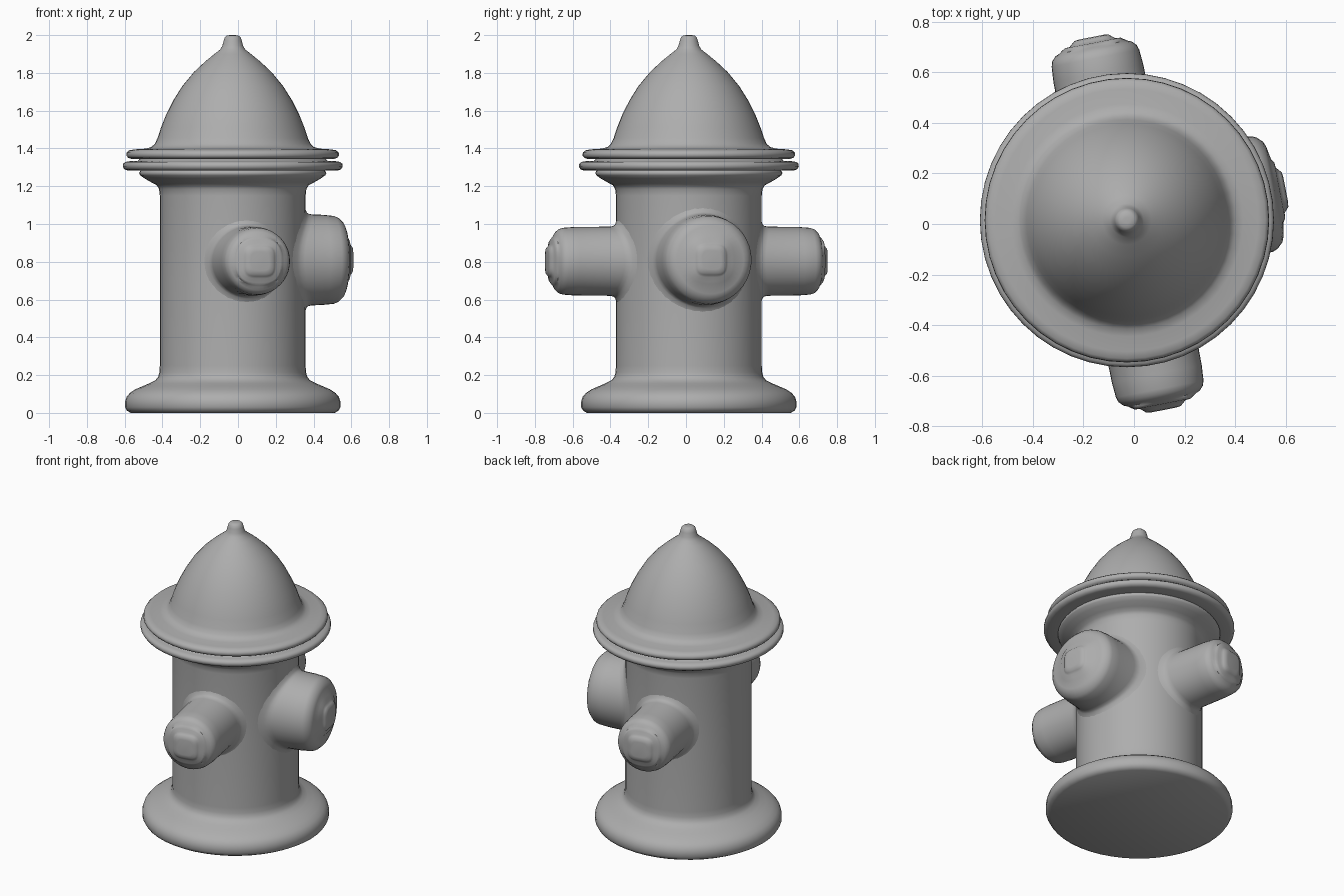
import bpy, bmesh, math
from mathutils import Matrix

if "Cube" in bpy.data.objects:
    bpy.data.objects.remove(bpy.data.objects["Cube"])

CENTRE = (-0.028, 0.015)
TURN = math.radians(11)      # the outlets are turned a little about the vertical
BARREL = 0.386

grey = bpy.data.materials.new("dark_grey")
grey.diffuse_color = (0.42, 0.42, 0.42, 1)
grey.use_nodes = True
grey.node_tree.nodes["Principled BSDF"].inputs["Base Color"].default_value = grey.diffuse_color


def lathe(name, profile, matrix, sides, wrapped=0):
    """Revolve (radius, height, squareness) points and cap both ends.
    The first `wrapped` rings follow the barrel's curve, height being the offset from it."""
    bm = bmesh.new()
    rings = []
    for index, p in enumerate(profile):
        r, h = p[0], p[1]
        n = 2 + 3 * (p[2] if len(p) > 2 else 0)       # superellipse power: 2 is round
        ring = []
        for i in range(sides):
            a = 2 * math.pi * i / sides
            c, s = math.cos(a), math.sin(a)
            k = r / (abs(c) ** n + abs(s) ** n) ** (1 / n)
            base = math.sqrt(BARREL ** 2 - (k * s) ** 2) if index < wrapped else 0
            ring.append(bm.verts.new((k * c, k * s, base + h)))
        rings.append(ring)
    for lo, hi in zip(rings, rings[1:]):
        for i in range(sides):
            j = (i + 1) % sides
            bm.faces.new((lo[i], lo[j], hi[j], hi[i]))
    if not wrapped:
        bm.faces.new(rings[0][::-1])
    bm.faces.new(rings[-1])
    mesh = bpy.data.meshes.new(name)
    bm.to_mesh(mesh)
    bm.free()
    mesh.materials.append(grey)
    obj = bpy.data.objects.new(name, mesh)
    bpy.context.collection.objects.link(obj)
    obj.matrix_world = matrix
    bpy.ops.object.select_all(action='DESELECT')
    obj.select_set(True)
    bpy.context.view_layer.objects.active = obj
    bpy.ops.object.shade_smooth_by_angle(angle=math.radians(60))
    return obj


upright = Matrix.Translation((*CENTRE, 0))

# Barrel with flared foot and neck
lathe("barrel", [
    (0.54, 0), (0.56, 0.012), (0.57, 0.03), (0.57, 0.06), (0.562, 0.085),
    (0.545, 0.105), (0.515, 0.125), (0.475, 0.142), (0.44, 0.157), (0.41, 0.172),
    (0.395, 0.19), (0.388, 0.215), (0.386, 0.25), (0.386, 0.7), (0.386, 1.15),
    (0.39, 1.185), (0.402, 1.205), (0.43, 1.22), (0.465, 1.24), (0.49, 1.258),
    (0.496, 1.27), (0.49, 1.28), (0.48, 1.29)], upright, 48)

# Lower flange ring
lathe("flange_ring", [
    (0.48, 1.282), (0.555, 1.283), (0.573, 1.289), (0.582, 1.303), (0.581, 1.318),
    (0.57, 1.328), (0.55, 1.332), (0.50, 1.335), (0.49, 1.35)], upright, 48)

# Domed bonnet with brim and small tip
lathe("bonnet", [
    (0.48, 1.343), (0.535, 1.344), (0.553, 1.35), (0.563, 1.362), (0.561, 1.378),
    (0.548, 1.39), (0.52, 1.395), (0.46, 1.399), (0.43, 1.408), (0.412, 1.425),
    (0.398, 1.455), (0.38, 1.51), (0.352, 1.58), (0.314, 1.655), (0.267, 1.73),
    (0.205, 1.805), (0.146, 1.86), (0.097, 1.9), (0.066, 1.924), (0.055, 1.943),
    (0.048, 1.97), (0.042, 1.988), (0.03, 1.998), (0.012, 2.0)], upright, 48)


def outlet(name, angle, r, tip, z, squash):
    """Capped hose outlet with a rounded square nut, blended into the barrel."""
    edge = tip - 0.03 - squash
    face = edge + squash
    profile = [
        (r + 0.045, -0.006), (r + 0.03, 0.001), (r + 0.013, 0.008), (r + 0.004, 0.02),
        (r, 0.04),
        (r * 0.99, edge - 0.08), (r * 0.965, edge - 0.02), (r * 0.93, edge),
        (r * 0.84, edge + squash * 0.5), (r * 0.75, edge + squash * 0.7),
        (0.128, face - 0.004, 0.2), (0.113, face + 0.006, 0.35), (0.092, face + 0.008, 0.5),
        (0.08, tip - 0.012, 0.7), (0.07, tip - 0.003, 0.7), (0.05, tip, 0.6)]
    place = (Matrix.Translation((*CENTRE, z)) @ Matrix.Rotation(angle, 4, 'Z')
             @ Matrix.Rotation(math.pi / 2, 4, 'Y'))
    lathe(name, profile, place, 40, wrapped=5)


# Two side outlets and the larger pumper outlet
outlet("front_outlet", TURN - math.pi / 2, 0.183, 0.765, 0.803, 0.035)
outlet("back_outlet", TURN + math.pi / 2, 0.183, 0.738, 0.803, 0.035)
outlet("large_outlet", TURN, 0.241, 0.64, 0.81, 0.045)
